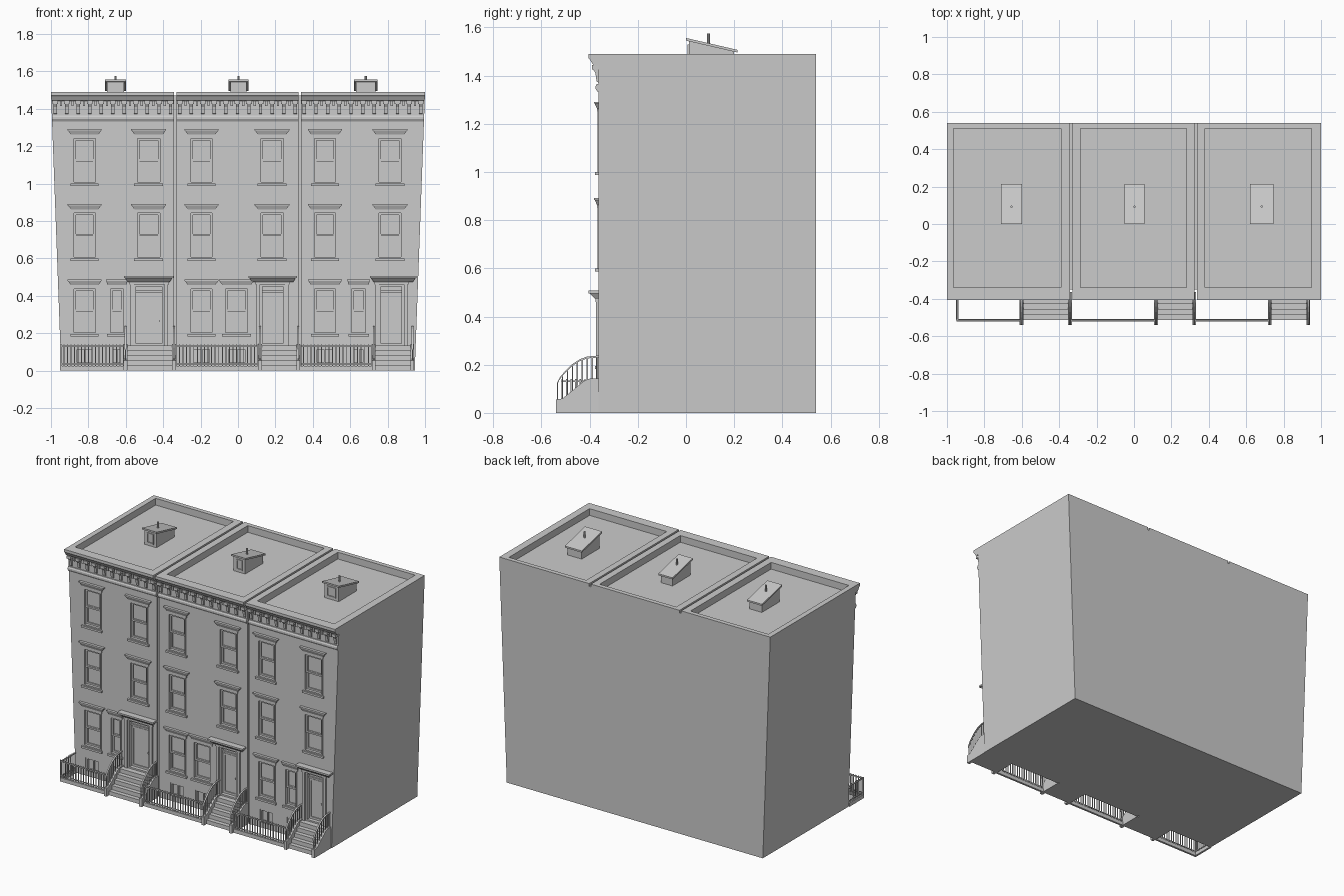
import bpy, bmesh, math
from mathutils import Matrix, Vector

if "Cube" in bpy.data.objects:
    bpy.data.objects.remove(bpy.data.objects["Cube"])

WALL, BACK, TOP = -0.363, 0.54, 1.49


class Part:
    """Collects simple solids into one named mesh object."""
    def __init__(self, name):
        self.name, self.bm = name, bmesh.new()

    def loft(self, a, b):
        va = [self.bm.verts.new(p) for p in a]
        vb = [self.bm.verts.new(p) for p in b]
        n = len(va)
        self.bm.faces.new(va)
        self.bm.faces.new(vb[::-1])
        for i in range(n):
            self.bm.faces.new((va[i], vb[i], vb[(i + 1) % n], va[(i + 1) % n]))

    def box(self, x0, x1, y0, y1, z0, z1):
        q = ((x0, y0), (x1, y0), (x1, y1), (x0, y1))
        self.loft([(x, y, z0) for x, y in q], [(x, y, z1) for x, y in q])

    def prism(self, yz, x0, x1):
        self.loft([(x0, y, z) for y, z in yz], [(x1, y, z) for y, z in yz])

    def flare(self, x0, x1, z0, z1, grow, d0, d1):
        """Block on the wall whose top is wider and deeper than its foot."""
        ring = lambda a, b, d, z: [(a, WALL - d, z), (b, WALL - d, z), (b, WALL + .003, z), (a, WALL + .003, z)]
        self.loft(ring(x0, x1, d0, z0), ring(x0 - grow, x1 + grow, d1, z1))

    def frame(self, x0, x1, z0, z1, w, y0, y1):
        self.box(x0, x0 + w, y0, y1, z0, z1)
        self.box(x1 - w, x1, y0, y1, z0, z1)
        self.box(x0 + w, x1 - w, y0, y1, z0, z0 + w)
        self.box(x0 + w, x1 - w, y0, y1, z1 - w, z1)

    def rod(self, x, y, z0, z1, r):
        bmesh.ops.create_cone(self.bm, cap_ends=True, segments=8, radius1=r, radius2=r, depth=z1 - z0,
                              matrix=Matrix.Translation((x, y, (z0 + z1) / 2)))

    def finish(self):
        bmesh.ops.recalc_face_normals(self.bm, faces=self.bm.faces)
        me = bpy.data.meshes.new(self.name)
        self.bm.to_mesh(me)
        self.bm.free()
        ob = bpy.data.objects.new(self.name, me)
        bpy.context.collection.objects.link(ob)
        return ob


def end_x(side, z):
    """Leaning outer end walls of the row."""
    return side * (0.945 + 0.055 * z / TOP)


def house(tag, x0, x1, roof, cols, narrow, door, hood, stoop, area, hatch):
    edge = lambda z: (end_x(-1, z) if x0 is None else x0, end_x(1, z) if x1 is None else x1)
    windows = [(c, z, z + .25) for z in (1.0, .6) for c in cols]
    windows += [(cols[0], .195, .445), (narrow, .195, .445)]
    cellar = [((c[0] + .015, c[1] - .015), .035, .12) for c in (cols[0], narrow)]

    # solid house body with window, door and roof recesses
    p = Part(tag + "_body")
    ring = lambda z: [(edge(z)[0], WALL, z), (edge(z)[1], WALL, z), (edge(z)[1], BACK, z), (edge(z)[0], BACK, z)]
    p.loft(ring(0), ring(TOP))
    body = p.finish()
    c = Part("cutter")
    for (a, b), z0, z1 in windows + cellar + [(door, .135, .46)]:
        c.box(a, b, WALL - .05, WALL + .022, z0, z1)
    c.box(roof[0], roof[1], -.34, .51, TOP - .045, TOP + .1)
    cut = c.finish()
    cut.hide_render = True
    m = body.modifiers.new("recesses", 'BOOLEAN')
    m.operation, m.solver, m.object = 'DIFFERENCE', 'EXACT', cut
    bpy.context.view_layer.objects.active = body
    bpy.ops.object.modifier_apply(modifier=m.name)
    bpy.data.objects.remove(cut)

    # sash windows
    p = Part(tag + "_window_sashes")
    for (a, b), z0, z1 in windows:
        mid = (z0 + z1) / 2
        p.frame(a, b, z0, z1, .008, WALL - .004, WALL + .022)
        p.frame(a + .008, b - .008, mid - .006, z1 - .008, .011, WALL + .006, WALL + .014)
        p.frame(a + .008, b - .008, z0 + .008, mid + .006, .011, WALL + .014, WALL + .022)
    for (a, b), z0, z1 in cellar:
        p.frame(a, b, z0, z1, .008, WALL + .005, WALL + .022)
        p.box((a + b) / 2 - .004, (a + b) / 2 + .004, WALL + .01, WALL + .022, z0, z1)
    p.finish()

    # lintels and sills
    p = Part(tag + "_lintels_and_sills")
    for (a, b), z0, z1 in windows:
        g = .016 if b - a > .1 else .006
        p.box(a - .006, b + .006, WALL - .006, WALL + .003, z1, z1 + .012)
        p.flare(a - .008, b + .008, z1 + .012, z1 + .034, g, .006, .016)
        p.box(a - .01 - g, b + .01 + g, WALL - .018, WALL + .003, z1 + .034, z1 + .041)
        p.box(a - .01, b + .01, WALL - .014, WALL + .003, z0 - .013, z0)
    p.finish()

    # front door, surround and hood
    a, b = door
    p = Part(tag + "_door")
    p.frame(a, b, .135, .46, .01, WALL - .002, WALL + .022)
    p.box(a + .01, b - .01, WALL + .012, WALL + .022, .418, .428)
    p.frame(a + .014, b - .014, .15, .414, .012, WALL + .016, WALL + .022)
    p.box(b - .024, b - .018, WALL + .008, WALL + .018, .26, .27)
    for s, e in ((a - .022, a - .002), (b + .002, b + .022)):
        p.box(s, e, WALL - .01, WALL + .003, .135, .46)
    p.box(a - .026, b + .026, WALL - .012, WALL + .003, .46, .474)
    p.flare(hood[0] + .02, hood[1] - .02, .474, .496, .014, .014, .036)
    p.box(hood[0], hood[1], WALL - .042, WALL + .003, .496, .507)
    p.finish()

    # cornice: crown, lower moulding and brackets
    p = Part(tag + "_cornice")
    crown = [(WALL, TOP), (-.405, TOP), (-.405, 1.472), (-.398, 1.465), (-.388, 1.448), (-.38, 1.442), (WALL, 1.442)]
    mould = [(WALL, 1.365), (-.37, 1.365), (-.375, 1.355), (-.375, 1.345), (-.368, 1.333), (WALL, 1.333)]
    for prof in (crown, mould):
        p.loft([(edge(z)[0], y, z) for y, z in prof], [(edge(z)[1], y, z) for y, z in prof])
    l, r = edge(1.37)
    n = 11
    for i in range(n):
        x = l + .018 + (r - l - .036) * i / (n - 1)
        p.prism([(WALL + .003, 1.443), (-.387, 1.443), (-.385, 1.425), (-.376, 1.41), (-.371, 1.375),
                 (WALL + .003, 1.37)], x - .009, x + .009)
        p.box(x - .015, x + .015, -.39, WALL + .003, 1.425, 1.444)
        if i < n - 1:
            h = x + (r - l - .036) / (n - 1) / 2
            p.box(h - .006, h + .006, -.379, WALL + .003, 1.415, 1.443)
    p.finish()

    # stoop: steps and sloping cheek walls
    s0, s1 = stoop
    p = Part(tag + "_stoop")
    for i in range(5):
        p.box(s0 + .02, s1 - .02, -.513 + i * .028, WALL, i * .027, (i + 1) * .027)
    cheek = [(WALL, 0), (-.54, 0), (-.54, .055), (-.512, .06), (-.42, .135), (-.4, .142), (WALL, .142)]
    for x in (s0, s1 - .02):
        p.prism(cheek, x, x + .02)
    p.finish()

    # curved stair railings
    p = Part(tag + "_stair_railing")
    rail = [(-.536, .118), (-.525, .142), (-.5, .172), (-.47, .2), (-.44, .219), (-.41, .23), (WALL, .234)]
    foot = [(-.54, .055), (-.512, .06), (-.42, .135), (-.4, .142), (WALL, .142)]

    def height(path, y):
        for (ya, za), (yb, zb) in zip(path, path[1:]):
            if ya <= y <= yb:
                return za + (zb - za) * (y - ya) / (yb - ya)
        return path[-1][1]
    for x in (s0 + .01, s1 - .01):
        for (ya, za), (yb, zb) in zip(rail, rail[1:]):
            p.prism([(ya, za - .004), (yb, zb - .004), (yb, zb + .004), (ya, za + .004)], x - .005, x + .005)
        for i in range(9):
            y = -.533 + i * .0205
            p.box(x - .0025, x + .0025, y - .0025, y + .0025, height(foot, y) - .002, height(rail, y))
    p.finish()

    # area fence on a low curb
    p = Part(tag + "_area_fence")
    runs = [((a0, -.514), (a1, -.514)) for a0, a1 in area]
    if x0 is None:
        runs.append(((area[0][0] + .006, -.514), (area[0][0] + .006, WALL)))
    for (xa, ya), (xb, yb) in runs:
        dx, dy = (0, 1) if xa != xb else (1, 0)
        bar = lambda w, z0, z1: p.box(xa - dx * w, xb + dx * w, ya - dy * w, yb + dy * w, z0, z1)
        bar(.007, 0, .025)
        bar(.003, .034, .039)
        bar(.004, .128, .135)
        n = round(math.hypot(xb - xa, yb - ya) / .019)
        for i in range(n + 1):
            x, y = xa + (xb - xa) * i / n, ya + (yb - ya) * i / n
            p.box(x - .0025, x + .0025, y - .0025, y + .0025, .02, .14)
    p.finish()

    # roof hatch with sloping lid and vent
    h0, h1 = hatch
    p = Part(tag + "_roof_hatch")
    p.prism([(.012, 1.44), (.012, 1.547), (.2, 1.503), (.2, 1.44)], h0 + .01, h1 - .01)
    p.prism([(0, 1.545), (0, 1.556), (.213, 1.507), (.213, 1.496)], h0, h1)
    p.frame(h0 + .03, h1 - .03, 1.462, 1.53, .007, .006, .013)
    p.rod((h0 + h1) / 2, .093, 1.52, 1.575, .006)
    p.finish()


house("left_house", None, -.343, (-.965, -.39), [(-.885, -.755), (-.545, -.41)], (-.69, -.605),
      (-.555, -.395), (-.61, -.345), (-.612, -.332), [(-.95, -.612)], (-.71, -.6))
house("middle_house", -.33, .324, (-.285, .28), [(-.26, -.13), (.115, .25)], (-.075, .06),
      (.12, .25), (.055, .315), (.107, .332), [(-.332, .107)], (-.05, .055))
house("right_house", .337, None, (.38, .95), [(.4, .53), (.745, .88)], (.6, .69),
      (.755, .885), (.705, .955), (.716, .942), [(.332, .716)], (.62, .745))

# recessed joints between the houses
for name, a, b in (("left_joint", -.343, -.33), ("right_joint", .324, .337)):
    p = Part(name)
    p.box(a, b, WALL + .012, BACK, 0, TOP - .018)
    p.finish()
